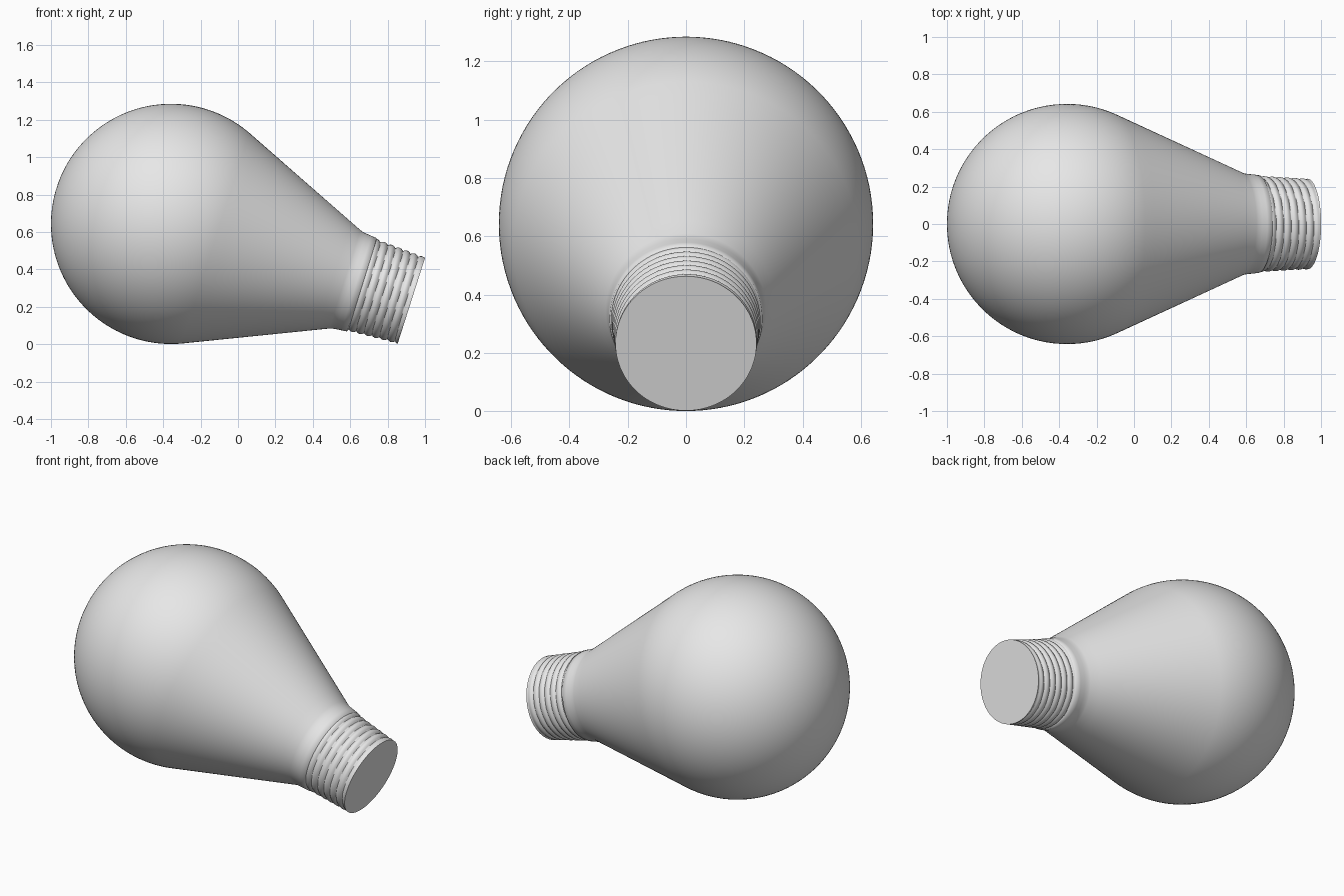
import bpy
import bmesh
from math import sin, cos, pi, acos, radians
from mathutils import Matrix, Vector

cube = bpy.data.objects.get("Cube")
if cube:
    bpy.data.objects.remove(cube, do_unlink=True)

SEGMENTS = 128
RADIUS = 0.642
CENTRE = Vector((-0.358, 0, 0.643))
# local z runs from the globe centre towards the screw base
PLACE = Matrix.Translation(CENTRE) @ Matrix.Rotation(radians(107.7), 4, 'Y')

grey = bpy.data.materials.new("plain grey")
grey.use_nodes = True
colour = (0.8, 0.8, 0.8, 1)
grey.diffuse_color = colour
grey.node_tree.nodes["Principled BSDF"].inputs["Base Color"].default_value = colour


def lathe(name, heights, radius_at, cap_start=False, cap_end=False):
    """Skin rings whose radius may vary with height and angle."""
    bm = bmesh.new()
    rings = []
    for i, h in enumerate(heights):
        ring = []
        for k in range(SEGMENTS):
            a = 2 * pi * k / SEGMENTS
            r = radius_at(i, h, a)
            ring.append(bm.verts.new((r * cos(a), r * sin(a), h)))
        rings.append(ring)
    for low, high in zip(rings, rings[1:]):
        for k in range(SEGMENTS):
            n = (k + 1) % SEGMENTS
            bm.faces.new((low[k], low[n], high[n], high[k]))
    if cap_start:
        tip = bm.verts.new((0, 0, heights[0]))
        for k in range(SEGMENTS):
            bm.faces.new((tip, rings[0][(k + 1) % SEGMENTS], rings[0][k]))
    if cap_end:
        bm.faces.new(rings[-1])
    bm.transform(PLACE)
    bmesh.ops.recalc_face_normals(bm, faces=bm.faces)
    mesh = bpy.data.meshes.new(name)
    bm.to_mesh(mesh)
    bm.free()
    mesh.materials.append(grey)
    obj = bpy.data.objects.new(name, mesh)
    bpy.context.collection.objects.link(obj)
    bpy.ops.object.select_all(action='DESELECT')
    obj.select_set(True)
    bpy.context.view_layer.objects.active = obj
    bpy.ops.object.shade_smooth_by_angle(angle=radians(60))
    return obj


# Glass globe: spherical arc, tangent cone, then the neck collar
tangent = acos(0.25 / RADIUS)
steps = 56
profile = []
for i in range(1, steps + 1):
    a = pi + (tangent - pi) * i / steps
    profile.append((RADIUS * cos(a), RADIUS * sin(a)))
start_h, start_r = profile[-1]
for i in range(1, 13):
    f = i / 12
    profile.append((start_h + (0.975 - start_h) * f, start_r + (0.276 - start_r) * f))
profile += [(0.99, 0.271), (1.01, 0.268), (1.04, 0.265), (1.07, 0.262), (1.076, 0.25)]
lathe("glass_bulb", [p[0] for p in profile],
      lambda i, h, a: profile[i][1], cap_start=True)

# Screw base: right-handed helical thread with rounded ridges
FIRST, LAST, PITCH = 1.05, 1.349, 0.043


def thread_radius(i, h, a):
    f = (h - FIRST) / (LAST - FIRST)
    ridge = abs(sin(pi * (h / PITCH - a / (2 * pi)))) ** 0.8
    fade = min(1, (LAST - h) / 0.02)
    return 0.259 - 0.017 * f - 0.011 * (1 - ridge) * fade


rows = 90
lathe("screw_base", [FIRST + (LAST - FIRST) * i / rows for i in range(rows + 1)],
      thread_radius, cap_end=True)
